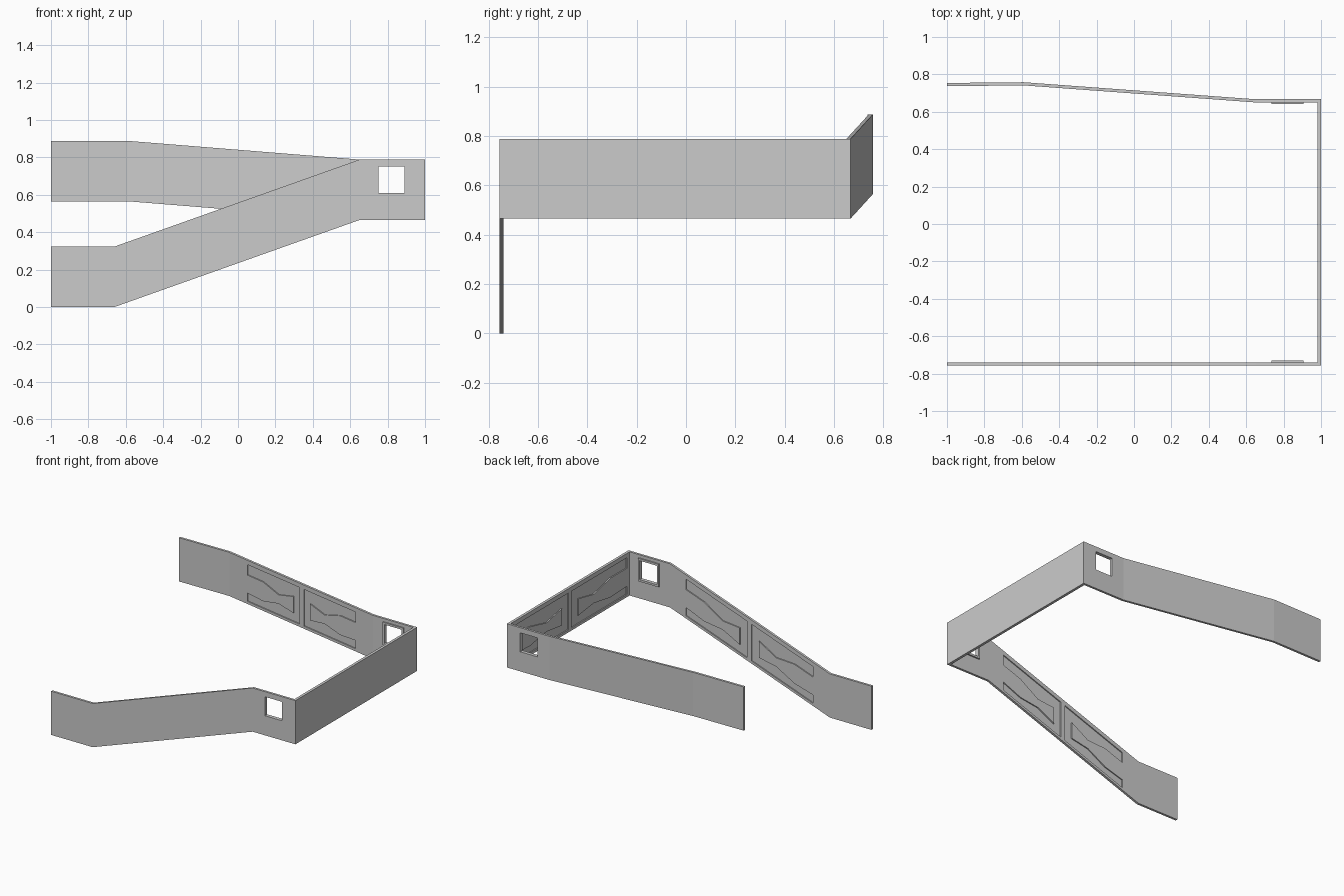
import bpy, bmesh
from mathutils import Vector

if "Cube" in bpy.data.objects:
    bpy.data.objects.remove(bpy.data.objects["Cube"])

H = 0.323  # wall height

def make(name, verts, faces):
    me = bpy.data.meshes.new(name)
    bm = bmesh.new()
    vs = [bm.verts.new(v) for v in verts]
    for f in faces:
        bm.faces.new([vs[i] for i in f])
    bmesh.ops.recalc_face_normals(bm, faces=bm.faces[:])
    bm.to_mesh(me)
    bm.free()
    ob = bpy.data.objects.new(name, me)
    bpy.context.collection.objects.link(ob)
    return ob

def prism(name, a, b):
    n = len(a)
    faces = [tuple(range(n)), tuple(range(2 * n - 1, n - 1, -1))]
    faces += [(i, (i + 1) % n, n + (i + 1) % n, n + i) for i in range(n)]
    return make(name, list(a) + list(b), faces)

def box(name, lo, hi):
    a = [(x, y, lo[2]) for x, y in ((lo[0], lo[1]), (hi[0], lo[1]), (hi[0], hi[1]), (lo[0], hi[1]))]
    return prism(name, a, [(x, y, hi[2]) for x, y, _ in a])

def cut(ob, cutter):
    m = ob.modifiers.new("cut", 'BOOLEAN')
    m.operation, m.solver, m.object = 'DIFFERENCE', 'EXACT', cutter
    bpy.context.view_layer.objects.active = ob
    bpy.ops.object.modifier_apply(modifier=m.name)

# Wall band: outer (x, y), inner (x, y), bottom z at each station of the U-shaped plan
stations = [
    (-1, -.757, -1, -.74, 0), (-.66, -.757, -.66, -.74, 0),
    (.65, -.757, .65, -.74, .465), (1, -.757, .98, -.74, .465),
    (1, .667, .98, .65, .465), (.65, .667, .65, .65, .465),
    (-.59, .758, -.59, .741, .565), (-1, .754, -1, .737, .565)]
verts, faces = [], []
for ox, oy, ix, iy, z in stations:
    verts += [(ox, oy, z), (ix, iy, z), (ix, iy, z + H), (ox, oy, z + H)]
for k in range(len(stations) - 1):
    for j in range(4):
        a, b = 4 * k + j, 4 * k + (j + 1) % 4
        faces.append((a, b, b + 4, a + 4))
n = len(verts)
faces += [(3, 2, 1, 0), (n - 4, n - 3, n - 2, n - 1)]
wall = make("wall_band", verts, faces)

# Window frames on the inside of both side walls
frames = [box("front_window_frame", (.735, -.741, .595), (.905, -.73, .765)),
          box("back_window_frame", (.735, .641, .595), (.905, .651, .765))]
cutters = [box("window_cutter", (.75, -1, .61), (.89, 1, .75))]
for ob in [wall] + frames:
    cut(ob, cutters[0])

# Recessed panels: a C-shaped pocket around a wavy tongue (u along the wall, v up it)
tongue = [(0, .66), (.3, .66), (.6, .52), (.88, .63),
          (.88, .25), (.6, .32), (.3, .22), (0, .25)]
pocket = [(0, .06), (1, .06), (1, .9), (0, .9)] + tongue

def panel(p, q, inward):
    p, q, d = Vector(p), Vector(q), Vector(inward)
    pts = [p.lerp(q, u) + Vector((0, 0, v * H)) for u, v in pocket]
    c = prism("panel_cutter", [t - d * .008 for t in pts], [t + d * .01 for t in pts])
    cut(wall, c)
    cutters.append(c)

def front(x):
    return (x, -.74, (x + .66) / 1.31 * .465)

def back(x):
    t = (.65 - x) / 1.24
    return (x, .65 + .091 * t, .465 + .1 * t)

def side(y):
    return (.98, y, .465)

for line, inward, spans in (
        (front, (0, 1, 0), ((.52, .018), (-.52, -.018))),
        (back, (0, -1, 0), ((.50, .053), (-.435, .017))),
        (side, (-1, 0, 0), ((.62, -.027), (-.71, -.063)))):
    for a, b in spans:
        panel(line(a), line(b), inward)

for c in cutters:
    bpy.data.objects.remove(c)
